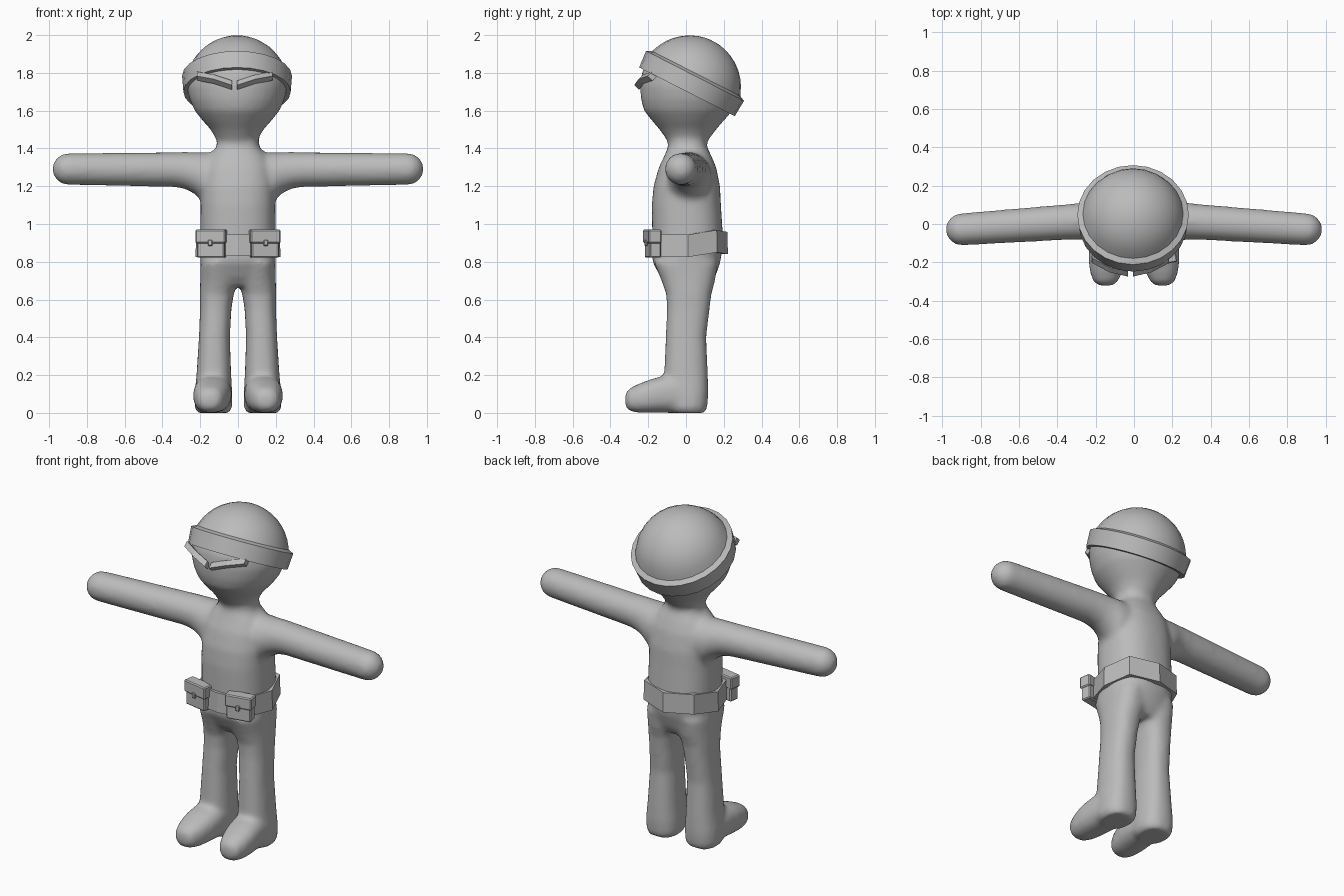
import bpy, bmesh
from math import sin, cos, pi, radians, sqrt
from mathutils import Matrix, Vector

cube = bpy.data.objects.get("Cube")
if cube:
    bpy.data.objects.remove(cube, do_unlink=True)

GREY = (0.5, 0.5, 0.5, 1)
grey = bpy.data.materials.new("plain grey")
grey.use_nodes = True
grey.diffuse_color = GREY
grey.node_tree.nodes["Principled BSDF"].inputs["Base Color"].default_value = GREY


def finish(name, bm, smooth=None):
    """Turn a bmesh into an object, optionally smooth shaded below an angle."""
    bmesh.ops.recalc_face_normals(bm, faces=bm.faces)
    mesh = bpy.data.meshes.new(name)
    bm.to_mesh(mesh)
    bm.free()
    mesh.materials.append(grey)
    obj = bpy.data.objects.new(name, mesh)
    bpy.context.collection.objects.link(obj)
    if smooth:
        bpy.ops.object.select_all(action='DESELECT')
        obj.select_set(True)
        bpy.context.view_layer.objects.active = obj
        bpy.ops.object.shade_smooth_by_angle(angle=radians(smooth))
    return obj


def loft(bm, sections, u, v, sides=32, power=2.0, mirror=1):
    """Skin rings given as (centre, radius along u, radius along v)."""
    u, v = Vector(u), Vector(v)
    rings = []
    for centre, ru, rv in sections:
        ring = []
        for i in range(sides):
            c, s = cos(2 * pi * i / sides), sin(2 * pi * i / sides)
            k = (abs(c) ** power + abs(s) ** power) ** (-1 / power)
            p = Vector(centre) + u * (c * k * ru) + v * (s * k * rv)
            p.x *= mirror
            ring.append(bm.verts.new(p))
        rings.append(ring)
    for a, b in zip(rings, rings[1:]):
        for i in range(sides):
            j = (i + 1) % sides
            bm.faces.new((a[i], a[j], b[j], b[i]))
    bm.faces.new(rings[0])
    bm.faces.new(rings[-1])


X, Y, Z = (1, 0, 0), (0, 1, 0), (0, 0, 1)
body = bmesh.new()

# Torso and neck: z, centre y, half width, half depth
torso = [(.67, .015, .15, .11), (.72, .01, .195, .145), (.8, .002, .2, .18),
         (.9, .01, .2, .188), (1.1, .002, .198, .183), (1.2, .004, .198, .176),
         (1.3, .008, .185, .152), (1.36, .01, .155, .125),
         (1.41, .008, .112, .102), (1.5, .008, .105, .1)]
loft(body, [((0, y, z), a, b) for z, y, a, b in torso], X, Y, power=2.4)

# Head: tapered jaw under a round skull
head = [(1.43, .008, .1, .1), (1.5, .01, .14, .15), (1.55, .01, .185, .193),
        (1.6, .012, .225, .235), (1.66, .016, .252, .255),
        (1.73, .019, .268, .262), (1.8, .02, .259, .255),
        (1.88, .02, .218, .215), (1.94, .02, .16, .16), (1.98, .02, .07, .07)]
loft(body, [((-.005, y, z), a, b) for z, y, a, b in head], X, Y)

# Legs: z, centre x, centre y, half width, half depth
leg = [(0, .13, .01, .085, .092), (.03, .13, .005, .1, .108),
       (.1, .13, .005, .1, .113), (.2, .128, 0, .092, .116),
       (.4, .125, 0, .082, .107), (.55, .118, .012, .083, .113),
       (.63, .112, .015, .09, .12), (.7, .1, .012, .1, .142), (.8, .1, 0, .1, .17)]
# Feet: y, centre x, centre z, half width, half height
foot = [(.05, .13, .09, .09, .09), (-.1, .133, .1, .1, .1), (-.18, .14, .09, .098, .09),
        (-.25, .145, .077, .085, .077), (-.3, .148, .07, .064, .06),
        (-.322, .148, .068, .035, .032)]
# Arms: x, centre y, centre z, half depth, half height
arm = [(.1, .02, 1.24, .12, .14), (.19, .018, 1.25, .115, .13), (.23, .016, 1.27, .104, .11),
       (.28, .014, 1.283, .096, .098), (.34, .011, 1.288, .093, .092)]
arm += [(.9 + .083 * sin(t), -.028, 1.291, .084 * cos(t), .084 * cos(t))
        for t in (radians(a) for a in (0, 20, 40, 60, 75, 86))]
for side in (1, -1):
    loft(body, [((x, y, z), a, b) for z, x, y, a, b in leg], X, Y, power=2.4, mirror=side)
    loft(body, [((x, y, z), a, b) for y, x, z, a, b in foot], X, Z, power=2.5, mirror=side)
    loft(body, [((x, y, z), a, b) for x, y, z, a, b in arm], Y, Z, mirror=side)

# Fuse the limbs into one soft skin
body_obj = finish("body", body)
remesh = body_obj.modifiers.new("fuse", 'REMESH')
remesh.mode = 'VOXEL'
remesh.voxel_size = 0.015
remesh.use_smooth_shade = True
soften = body_obj.modifiers.new("soften", 'SMOOTH')
soften.factor = 0.5
soften.iterations = 8

# Cap: tilted rolled band with a dome above it
cap = bmesh.new()
profile = [(0, .25), (0, .284), (.094, .291), (.108, .262)]
profile += [(h, sqrt(.272 ** 2 - (h - .03) ** 2))
            for h in (.13, .16, .19, .22, .25, .275, .29, .298, .3015)]
loft(cap, [((0, 0, h), r, r) for h, r in profile], X, Y, sides=24)
tilt = Matrix.Translation((-.005, .005, 1.70)) @ Matrix.Rotation(radians(-27), 4, 'X')
bmesh.ops.transform(cap, matrix=tilt, verts=cap.verts)
finish("cap", cap, 35)

# Brows: slanted bars wrapped around the face
for side, name in ((1, "left_brow"), (-1, "right_brow")):
    bm = bmesh.new()
    path = [(.014, -.248, 1.735), (.11, -.226, 1.767), (.2, -.178, 1.783)]
    loft(bm, [(p, .026, .024) for p in path], Y, Z, sides=4, mirror=side)
    bmesh.ops.translate(bm, verts=bm.verts, vec=(-.018, 0, 0))
    finish(name, bm)

# Belt: eight flat facets, riding higher at the back
belt = bmesh.new()
half = [(0, -.2, .83), (.165, -.175, .83), (.225, .01, .825), (.17, .165, .85), (0, .222, .84)]
outline = half + [(-x, y, z) for x, y, z in half[-2:0:-1]]
loops = []
for scale, lift in ((1, 0), (.985, .118), (.84, .118), (.84, 0)):
    loops.append([belt.verts.new((x * scale, y * scale, z + lift)) for x, y, z in outline])
for a, b in zip(loops, loops[1:] + loops[:1]):
    for i in range(len(outline)):
        j = (i + 1) % len(outline)
        belt.faces.new((a[i], a[j], b[j], b[i]))
finish("belt", belt)


def box(bm, centre, size, bevel=0):
    part = bmesh.ops.create_cube(bm, size=1)["verts"]
    bmesh.ops.scale(bm, vec=size, verts=part)
    bmesh.ops.translate(bm, vec=centre, verts=part)
    if bevel:
        edges = {e for v in part for e in v.link_edges}
        bmesh.ops.bevel(bm, geom=list(edges), offset=bevel, segments=1, affect='EDGES')


# Pouches: body, overhanging flap and clasp, turned to follow the belt
for side, name in ((1, "left_pouch"), (-1, "right_pouch")):
    bm = bmesh.new()
    box(bm, (0, 0, -.012), (.148, .06, .125), .006)
    box(bm, (0, -.003, .038), (.162, .07, .072), .006)
    box(bm, (0, -.038, .004), (.024, .014, .032), .004)
    place = Matrix.Translation((side * .14, -.175, .896)) @ Matrix.Rotation(radians(side * 11), 4, 'Z')
    bmesh.ops.transform(bm, matrix=place, verts=bm.verts)
    finish(name, bm)
